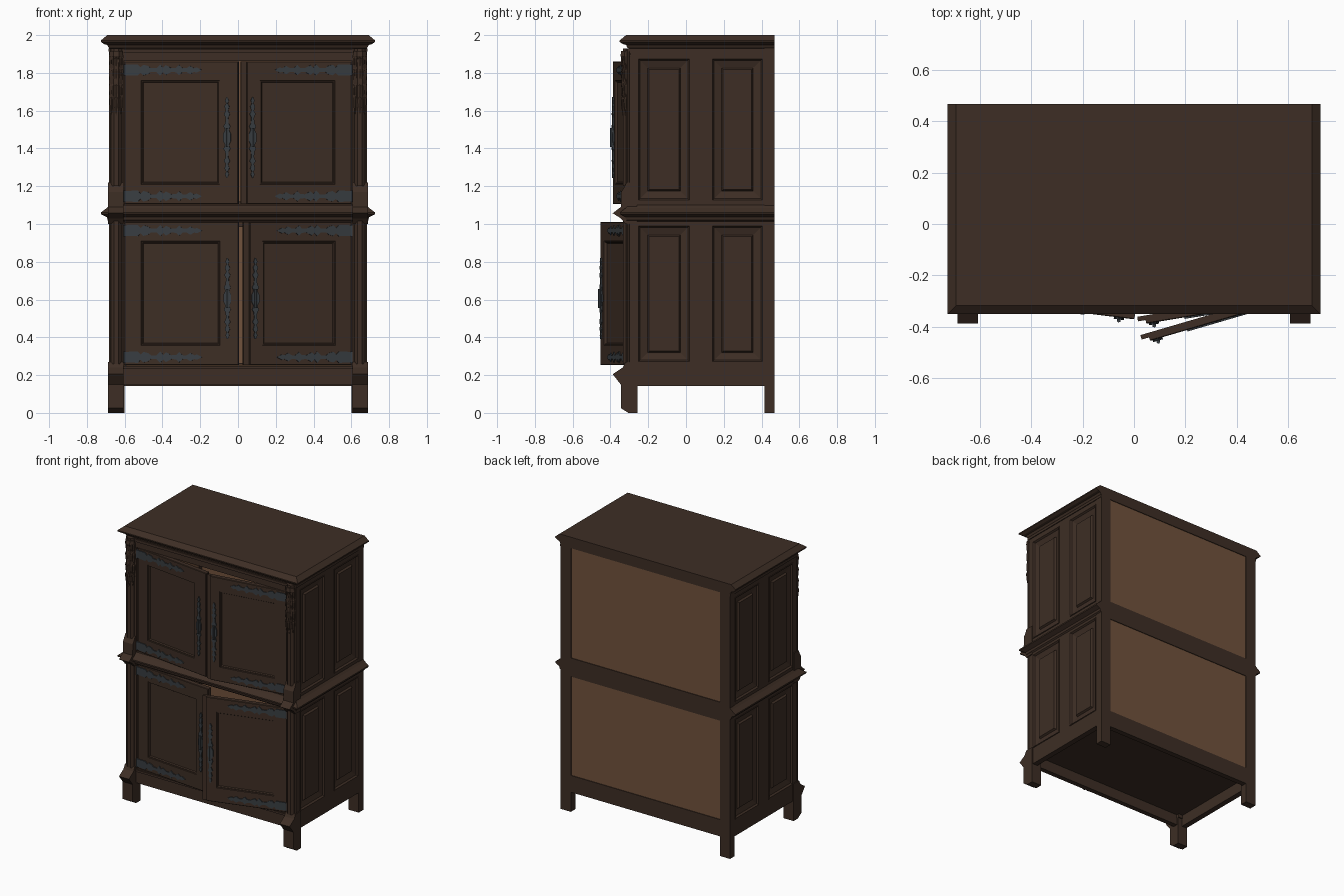
import bpy, bmesh, math
from mathutils import Matrix

if "Cube" in bpy.data.objects:
    bpy.data.objects.remove(bpy.data.objects["Cube"])


def material(name, rgb):
    m = bpy.data.materials.new(name)
    m.diffuse_color = (*rgb, 1)
    m.use_nodes = True
    m.node_tree.nodes["Principled BSDF"].inputs["Base Color"].default_value = m.diffuse_color
    return m


OAK = material("dark_oak", (0.047, 0.027, 0.018))
LINING = material("light_lining", (0.165, 0.084, 0.045))
IRON = material("dark_iron", (0.040, 0.047, 0.053))


def rect(axis, d, a0, a1, b0, b1):
    """Rectangle in the plane axis = d."""
    order = {'x': lambda a, b: (d, a, b), 'y': lambda a, b: (a, d, b), 'z': lambda a, b: (a, b, d)}[axis]
    return [order(a0, b0), order(a1, b0), order(a1, b1), order(a0, b1)]


def box(x0, x1, y0, y1, z0, z1):
    return [rect('z', z0, x0, x1, y0, y1), rect('z', z1, x0, x1, y0, y1)]


def ngon(cx, cy, z, r, n=8):
    return [(cx + r * math.cos((i + .5) * 2 * math.pi / n),
             cy + r * math.sin((i + .5) * 2 * math.pi / n), z) for i in range(n)]


def flip(lofts, s):
    return [[[(s * x, y, z) for x, y, z in ring] for ring in l] for l in lofts]


def build(name, lofts, mat, matrix=Matrix()):
    """One object out of closed lofts; each loft is a list of rings."""
    bm = bmesh.new()
    for rings in lofts:
        vs = [[bm.verts.new(p) for p in r] for r in rings]
        for a, b in zip(vs, vs[1:]):
            n = len(a)
            for i in range(n):
                bm.faces.new((a[i], a[(i + 1) % n], b[(i + 1) % n], b[i]))
        bm.faces.new(vs[0])
        bm.faces.new(vs[-1])
    bmesh.ops.recalc_face_normals(bm, faces=bm.faces)
    me = bpy.data.meshes.new(name)
    bm.to_mesh(me)
    bm.free()
    me.materials.append(mat)
    ob = bpy.data.objects.new(name, me)
    ob.matrix_world = matrix
    bpy.context.collection.objects.link(ob)
    return ob


X, FRONT, BACK = 0.68, -0.305, 0.468


def moulding(name, profile):
    """Slab with a profiled front and sides, flat at the back."""
    build(name, [[rect('z', z, -X - o, X + o, FRONT - o, BACK) for o, z in profile]], OAK)


moulding("top_cornice", [(0, 1.93), (.006, 1.935), (.012, 1.948), (.028, 1.952),
                         (.046, 1.964), (.046, 1.972), (.012, 2.0)])
moulding("waist_moulding", [(0, 1.012), (.010, 1.02), (.014, 1.036), (.045, 1.052),
                            (.045, 1.062), (.014, 1.085), (0, 1.1)])

# carcass rails on front and back, floor
build("front_rails", [box(-.62, .62, FRONT, -.27, .148, .25),
                      box(-.62, .62, FRONT - .008, -.27, .232, .247),
                      box(-.62, .62, FRONT, -.27, 1.862, 1.935),
                      box(-.62, .62, FRONT - .008, -.27, 1.905, 1.925)], OAK)
build("back_frame", [box(-.62, .62, .43, BACK, .143, .265), box(-.62, .62, .43, BACK, .985, 1.12),
                     box(-.62, .62, .43, BACK, 1.92, 1.935)], OAK)
build("bottom_board", [box(-.67, .67, -.29, .45, .225, .248)], OAK)

# light lining: floors, walls and backs of both compartments
for name, z0, z1 in (("lower", .25, 1.008), ("upper", 1.102, 1.928)):
    build(name + "_lining", [box(-.62, .62, .445, .463, z0, z1),
                             box(-.615, .615, -.265, .45, z0, z0 + .008),
                             box(-.615, .615, -.265, .45, z1 - .008, z1),
                             box(-.62, -.605, -.25, .45, z0, z1),
                             box(.605, .62, -.25, .45, z0, z1)], LINING)

SPANS = [(-.257, .024), (.135, .41)]
LEVELS = [(.265, .995), (1.12, 1.88)]
for s, side in ((-1, "left"), (1, "right")):
    # side frame: stiles and rails
    frame = [box(.64, X, a, b, .143, 1.935) for a, b in ((FRONT, -.257), (.024, .135), (.41, BACK))]
    frame += [box(.64, X, y0, y1, a, b) for y0, y1 in SPANS
              for a, b in ((.143, .265), (.995, 1.12), (1.88, 1.935))]
    frame.append(box(.62, X + .006, FRONT, BACK, 1.912, 1.93))
    build(side + "_side_frame", flip(frame, s), OAK)
    # raised side panels inside a stepped moulding
    panels = []
    for a, b in SPANS:
        for c, d in LEVELS:
            steps = [(.625, 0), (.684, 0), (.684, .006), (.672, .014), (.662, .05),
                     (.662, .054), (.675, .062), (.675, .066)]
            panels.append([rect('x', x, a + o, b - o, c + o, d - o) for x, o in steps])
    build(side + "_side_panels", flip(panels, s), OAK)

    # legs and corner posts
    build(side + "_back_post", flip([box(.60, X + .002, .415, BACK, 0, 1.935)], s), OAK)
    foot = [rect('z', z, .607, .687, y, -.257) for z, y in
            ((0, -.305), (.025, -.345), (.15, -.345), (.205, -.388), (.24, -.335), (.27, -.32))]
    build(side + "_front_foot", flip([foot], s), OAK)
    post = [box(.605, X, FRONT, -.25, .2, 1.935)]
    for z0, z1 in ((.26, 1.03), (1.2, 1.93)):
        post.append([ngon(.645, -.306, z, .030) for z in (z0, z1)])
        for x in (.614, .676):
            post.append([ngon(x, -.306, z, .009, 6) for z in (z0, z1)])
    build(side + "_front_post", flip(post, s), OAK)
    blocks = [[rect('z', z, .607, .687, y, -.26) for z, y in
               ((1.0, -.32), (1.03, -.345), (1.057, -.388), (1.09, -.345),
                (1.17, -.343), (1.19, -.33), (1.22, -.315))]]
    build(side + "_post_block", flip(blocks, s), OAK)

    # carved hanging ornament at the top of the post
    carve = [[ngon(.645, -.31, z, r) for z, r in
              ((1.915, .036), (1.89, .040), (1.87, .030), (1.75, .034), (1.62, .028), (1.55, .004))]]
    for z, count in ((1.89, 5), (1.81, 5), (1.73, 5), (1.66, 3)):
        for i in range(count):
            t = math.pi * (i + .5) / count
            x, y = .645 + .03 * math.cos(t), -.31 - .024 * math.sin(t)
            carve.append([ngon(x, y, z + dz, r, 6) for dz, r in
                          ((.02, .003), (0, .011), (-.035, .009), (-.085, .001))])
    build(side + "_post_carving", flip(carve, s), OAK)

# iron strap outlines: (distance along, half width)
STRAP = [(0, .028), (.07, .030), (.085, .014), (.10, .028), (.125, .022), (.14, .010), (.17, .010),
         (.19, .030), (.205, .012), (.22, .026), (.25, .010), (.275, .012), (.29, .027), (.31, .010),
         (.33, .010), (.35, .022), (.37, .010), (.385, .014), (.41, .001)]
HALF = [(0, .002), (.02, .010), (.035, .004), (.05, .013), (.075, .006), (.09, .016), (.11, .007),
        (.14, .009), (.155, .018), (.175, .010), (.195, .020)]
LOCK = HALF + [(.43 - t, h) for t, h in reversed(HALF)]


def door(name, s, w, z0, z1, angle, lip):
    """Door hinged at the outer edge; s = -1 left, 1 right."""
    m = Matrix.Translation((s * .602, -.297, 0)) @ Matrix.Rotation(math.radians(s * angle), 4, 'Z')
    e = w - lip
    a, b, c, d = .09, w - .1, z0 + .105, z1 - .1
    leaf = [rect('y', .032, 0, e, z0, z1), rect('y', .003, 0, e, z0, z1),
            rect('y', 0, .003, e - .003, z0 + .003, z1 - .003)]
    leaf += [rect('y', y, a + o, b - o, c + o, d - o) for y, o in
             ((0, 0), (.005, .002), (.005, .007), (.013, .012))]
    parts = [leaf]
    if lip:
        parts.append(box(e - .005, w, .014, .032, z0, z1))
    build(name, flip(parts, -s), OAK, m)
    iron = []
    for z in (z0 + .042, z1 - .045):
        iron.append([rect('x', .002 + t, -.006, .004, z - h, z + h) for t, h in STRAP])
        iron.append([ngon(.0, -.004, z + dz, .008, 6) for dz in (-.03, .03)])
    u, zl = w - .06, z0 + .138
    iron.append([rect('z', zl + t, u - h, u + h, -.008, .004) for t, h in LOCK])
    iron.append([ngon(u, -.012, zl + .215 + dz, .008, 6) for dz in (-.05, .05)])
    build(name + "_ironwork", flip(iron, -s), IRON, m)


door("upper_left_door", -1, .608, 1.105, 1.86, 7, 0)
door("upper_right_door", 1, .592, 1.105, 1.86, 9.3, .03)
door("lower_left_door", -1, .608, .253, 1.01, 5, 0)
door("lower_right_door", 1, .592, .253, 1.01, 16.3, .03)
